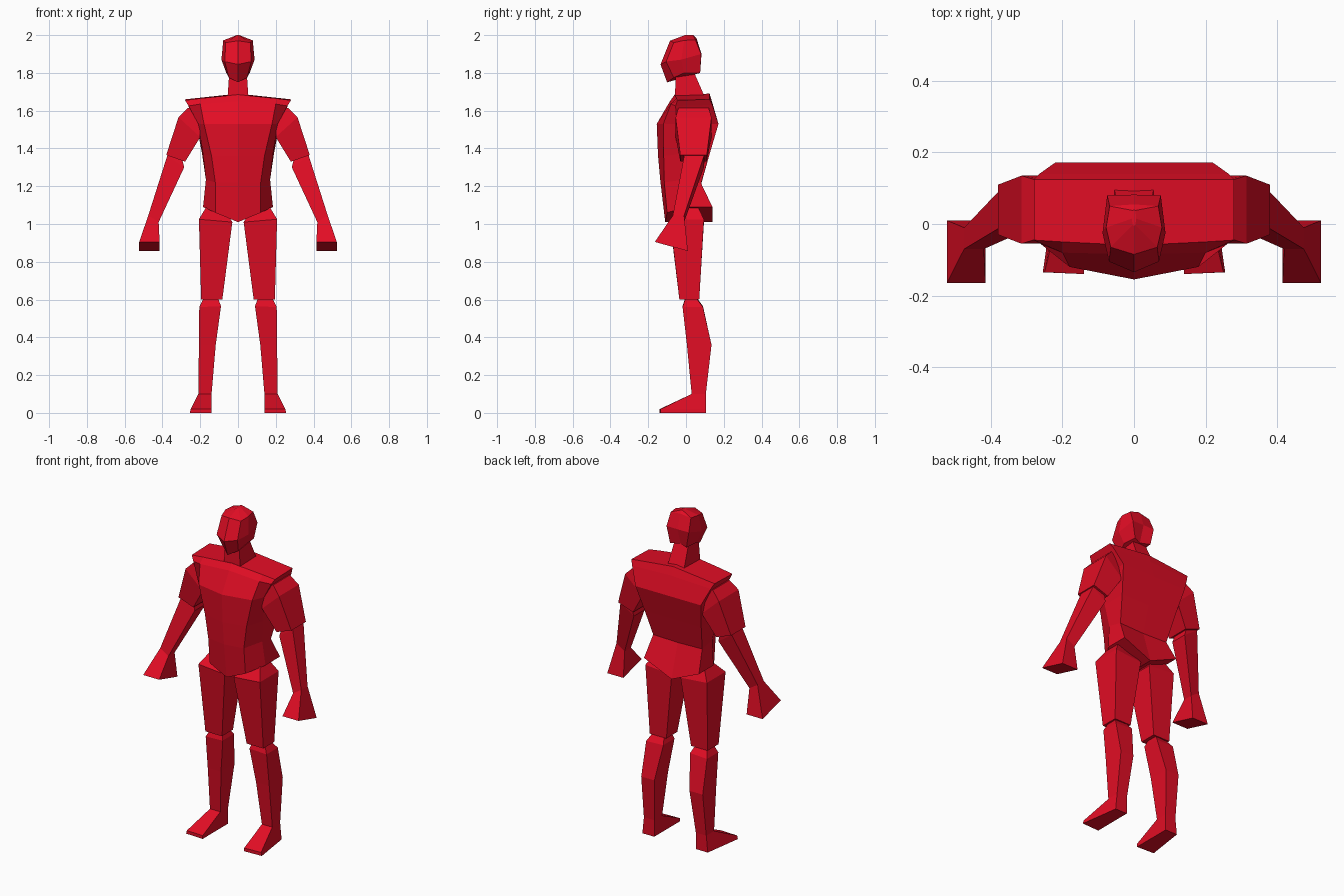
import bpy

red = bpy.data.materials.new("flat red")
red.diffuse_color = (0.76, 0.004, 0.018, 1)


def loft(name, rings, closed=True):
    """Skin rings listed bottom to top (counterclockwise), then mirror in x."""
    n = len(rings[0])
    verts = [p for ring in rings for p in ring]
    faces = []
    for r in range(len(rings) - 1):
        for i in range(n if closed else n - 1):
            j = (i + 1) % n
            faces.append((r * n + i, r * n + j, (r + 1) * n + j, (r + 1) * n + i))
    faces.append(tuple(reversed(range(n))))
    faces.append(tuple(range((len(rings) - 1) * n, len(rings) * n)))
    mesh = bpy.data.meshes.new(name)
    mesh.from_pydata(verts, [], faces)
    mesh.validate()
    mesh.materials.append(red)
    obj = bpy.data.objects.new(name, mesh)
    bpy.context.collection.objects.link(obj)
    mirror = obj.modifiers.new("mirror", "MIRROR")
    mirror.merge_threshold = 0.0005
    return obj


def box(x0, x1, y0, y1, z_in, z_out, dz=0.0):
    """Four-sided limb section; dz lifts the back edge."""
    return [(x0, y0, z_in), (x1, y0, z_out), (x1, y1, z_out + dz), (x0, y1, z_in + dz)]


# Torso: half outline from front centre round to back centre
loft("torso", [
    [(0, -.11, 1.01), (.12, -.10, 1.06), (.185, 0, 1.09), (.185, .14, 1.09), (0, .14, 1.01)],
    [(0, -.135, 1.22), (.12, -.115, 1.22), (.17, -.01, 1.235), (.165, .08, 1.215), (0, .08, 1.21)],
    [(0, -.148, 1.36), (.14, -.118, 1.36), (.185, -.03, 1.37), (.19, .125, 1.37), (0, .125, 1.37)],
    [(0, -.155, 1.53), (.18, -.12, 1.53), (.21, -.05, 1.53), (.22, .172, 1.53), (0, .172, 1.53)],
    [(0, -.085, 1.65), (.20, -.08, 1.635), (.262, -.055, 1.625), (.265, .14, 1.63), (0, .14, 1.64)],
    [(0, -.06, 1.685), (.20, -.05, 1.665), (.28, -.045, 1.655), (.28, .125, 1.66), (0, .125, 1.69)],
], closed=False)

# Neck
loft("neck", [
    [(0, -.058, 1.66), (.056, -.058, 1.66), (.056, .105, 1.66), (0, .105, 1.66)],
    [(0, -.055, 1.82), (.045, -.055, 1.82), (.045, .035, 1.82), (0, .035, 1.82)],
], closed=False)

# Head
loft("head", [
    [(0, -.10, 1.75), (.048, -.065, 1.775), (.062, -.01, 1.80), (.055, .075, 1.80), (0, .05, 1.80)],
    [(0, -.135, 1.845), (.07, -.105, 1.86), (.088, -.025, 1.87), (.075, .08, 1.90), (0, .082, 1.90)],
    [(0, -.085, 1.97), (.065, -.065, 1.96), (.078, -.01, 1.972), (.068, .05, 1.975), (0, .055, 1.985)],
    [(0, -.005, 2.0), (.004, -.003, 2.0), (.006, .015, 2.0), (.004, .038, 2.0), (0, .04, 2.0)],
], closed=False)

# Arms
loft("upper_arm", [
    box(.28, .38, -.03, .11, 1.33, 1.365),
    box(.20, .315, -.055, .135, 1.46, 1.565),
    box(.20, .265, -.04, .12, 1.60, 1.615),
])
loft("forearm", [
    box(.42, .475, -.07, -.01, 1.01, 1.045),
    box(.285, .375, -.01, .095, 1.30, 1.36),
    box(.30, .365, .00, .10, 1.36, 1.39),
])
loft("hand", [
    box(.415, .523, -.165, .01, .905, .905, -.048),
    box(.42, .475, -.07, -.01, 1.01, 1.045),
])

# Legs
loft("thigh", [
    box(.083, .195, -.035, .07, .60, .60),
    box(.03, .207, -.085, .095, 1.01, 1.025),
    box(.06, .17, -.03, .065, 1.06, 1.087),
])
loft("shin", [
    box(.14, .21, .03, .105, .10, .10),
    box(.118, .207, .005, .135, .36, .36),
    box(.09, .205, -.018, .09, .565, .56),
    box(.105, .185, -.005, .06, .605, .60),
])
loft("foot", [
    [(.14, -.14, 0), (.255, -.135, 0), (.22, .105, 0), (.14, .105, 0)],
    [(.14, -.14, .02), (.25, -.135, .02), (.218, .105, .02), (.14, .105, .02)],
    box(.14, .21, .03, .105, .10, .10),
])
